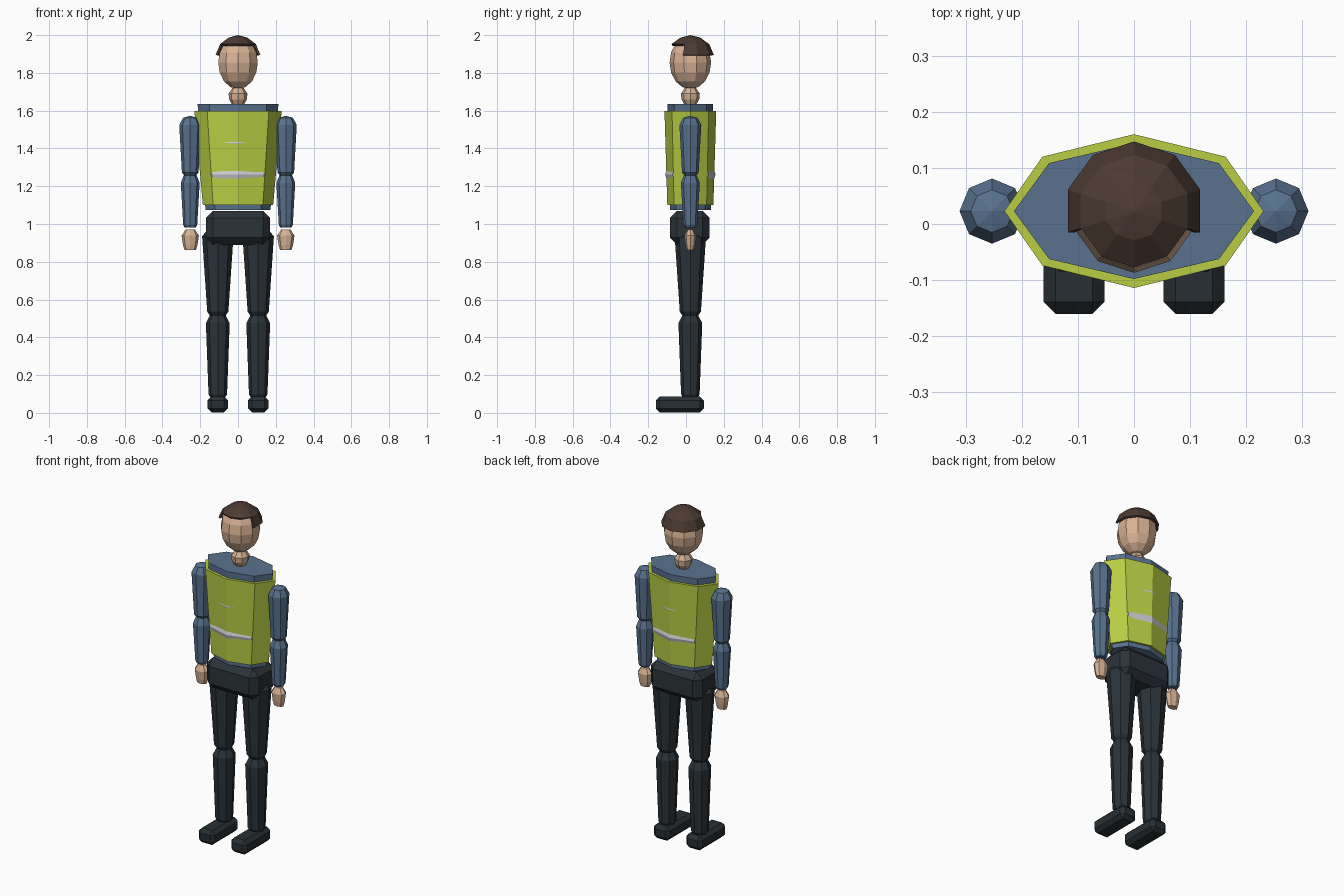
import bpy, bmesh, math

if "Cube" in bpy.data.objects:
    bpy.data.objects.remove(bpy.data.objects["Cube"])

CY = 0.023  # body axis depth


def material(name, rgb):
    m = bpy.data.materials.new(name)
    lin = [(c / 255 / 12.92) if c < 10 else ((c / 255 + 0.055) / 1.055) ** 2.4 for c in rgb]
    m.diffuse_color = (*lin, 1)
    m.use_nodes = True
    m.node_tree.nodes["Principled BSDF"].inputs["Base Color"].default_value = m.diffuse_color
    return m


LIME = material("lime", (184, 206, 68))
BLUE = material("shirt_blue", (88, 114, 143))
DARK = material("trouser_black", (43, 51, 57))
SHOE = material("shoe_black", (40, 47, 51))
SKIN = material("skin", (216, 178, 148))
HAIR = material("hair_brown", (76, 58, 50))
SILVER = material("silver", (205, 205, 210))


def finish(name, bm, mat):
    bmesh.ops.recalc_face_normals(bm, faces=bm.faces)
    me = bpy.data.meshes.new(name)
    bm.to_mesh(me)
    bm.free()
    me.materials.append(mat)
    ob = bpy.data.objects.new(name, me)
    bpy.context.collection.objects.link(ob)
    return ob


def loft(name, rings, mat, x=0, y=CY, n=8, caps=True, keep=None):
    """Stack of n-sided elliptical rings (z, rx, ry); keep(level, side) may drop faces."""
    bm = bmesh.new()
    loops = []
    for z, rx, ry in rings:
        loops.append([bm.verts.new((x + rx * math.cos(a), y + ry * math.sin(a), z))
                      for a in (math.pi / 2 + i * math.tau / n for i in range(n))])
    for k, (a, b) in enumerate(zip(loops, loops[1:])):
        for i in range(n):
            if keep is None or keep(k, i):
                j = (i + 1) % n
                bm.faces.new((a[i], a[j], b[j], b[i]))
    if caps:
        bm.faces.new(loops[0][::-1])
        bm.faces.new(loops[-1])
    bmesh.ops.remove_doubles(bm, verts=bm.verts, dist=1e-5)
    loose = [v for v in bm.verts if not v.link_faces]
    bmesh.ops.delete(bm, geom=loose, context='VERTS')
    return finish(name, bm, mat)


def limb(name, rings, mat, x, squash=1.0):
    return loft(name, [(z, r, r * squash) for z, r in rings], mat, x)


def block(name, loc, size, bevel, mat):
    bm = bmesh.new()
    bmesh.ops.create_cube(bm, size=1)
    for v in bm.verts:
        v.co = [c * s + l for c, s, l in zip(v.co, size, loc)]
    bmesh.ops.bevel(bm, geom=bm.edges[:], offset=bevel, segments=1,
                    affect='EDGES', profile=0.5)
    return finish(name, bm, mat)


# Torso, vest and reflective bands
loft("shirt_torso", [(1.074, 0.172, 0.108), (1.635, 0.214, 0.121)], BLUE)
loft("vest", [(1.10, 0.186, 0.122), (1.598, 0.231, 0.137)], LIME)
for name, z in (("lower_band", 1.263), ("upper_band", 1.43)):
    loft(name, [(z - 0.03, 0.186, 0.124), (z, 0.196, 0.1335), (z + 0.03, 0.186, 0.124)], SILVER)

# Pelvis
block("pelvis", (0, 0.02, 0.98), (0.34, 0.21, 0.18), 0.038, DARK)

# Arms, hands, legs and shoes on both sides
for side, s in (("left", 1), ("right", -1)):
    ax, lx = 0.253 * s, 0.107 * s
    limb(side + "_upper_arm", [(1.258, 0.032), (1.272, 0.044), (1.524, 0.058),
                               (1.562, 0.038), (1.573, 0)], BLUE, ax)
    limb(side + "_forearm", [(0.982, 0.03), (0.995, 0.037), (1.218, 0.05),
                             (1.258, 0.034)], BLUE, ax)
    limb(side + "_hand", [(0.862, 0.03), (0.888, 0.038), (0.938, 0.046),
                          (0.972, 0.024)], SKIN, ax, 0.68)
    limb(side + "_thigh", [(0.516, 0.042), (0.536, 0.056), (0.935, 0.083),
                           (0.975, 0.05)], DARK, lx)
    limb(side + "_shin", [(0.083, 0.04), (0.098, 0.049), (0.475, 0.063),
                          (0.516, 0.042)], DARK, lx)
    block(side + "_shoe", (lx, -0.033, 0.045), (0.108, 0.254, 0.085), 0.021, SHOE)

# Neck
limb("neck", [(1.63, 0.03), (1.66, 0.047), (1.69, 0.05), (1.72, 0.03)], SKIN, 0)

# Head: ten-sided ball
head = [(1.855 - 0.141 * math.cos(t), 0.11 * math.sin(t), 0.11 * math.sin(t))
        for t in (math.pi * i / 8 for i in range(9))]
loft("head", head, SKIN, n=10, caps=False)

# Hair cap: lowest row is left out over the forehead
hair = loft("hair", [(z, r, r) for z, r in ((1.896, 0.124), (1.952, 0.1), (1.987, 0.052), (2.0, 0))],
            HAIR, n=10, caps=False, keep=lambda k, i: k > 0 or i not in (3, 4, 5, 6))
mod = hair.modifiers.new("thickness", 'SOLIDIFY')
mod.thickness = 0.012
mod.offset = -1
